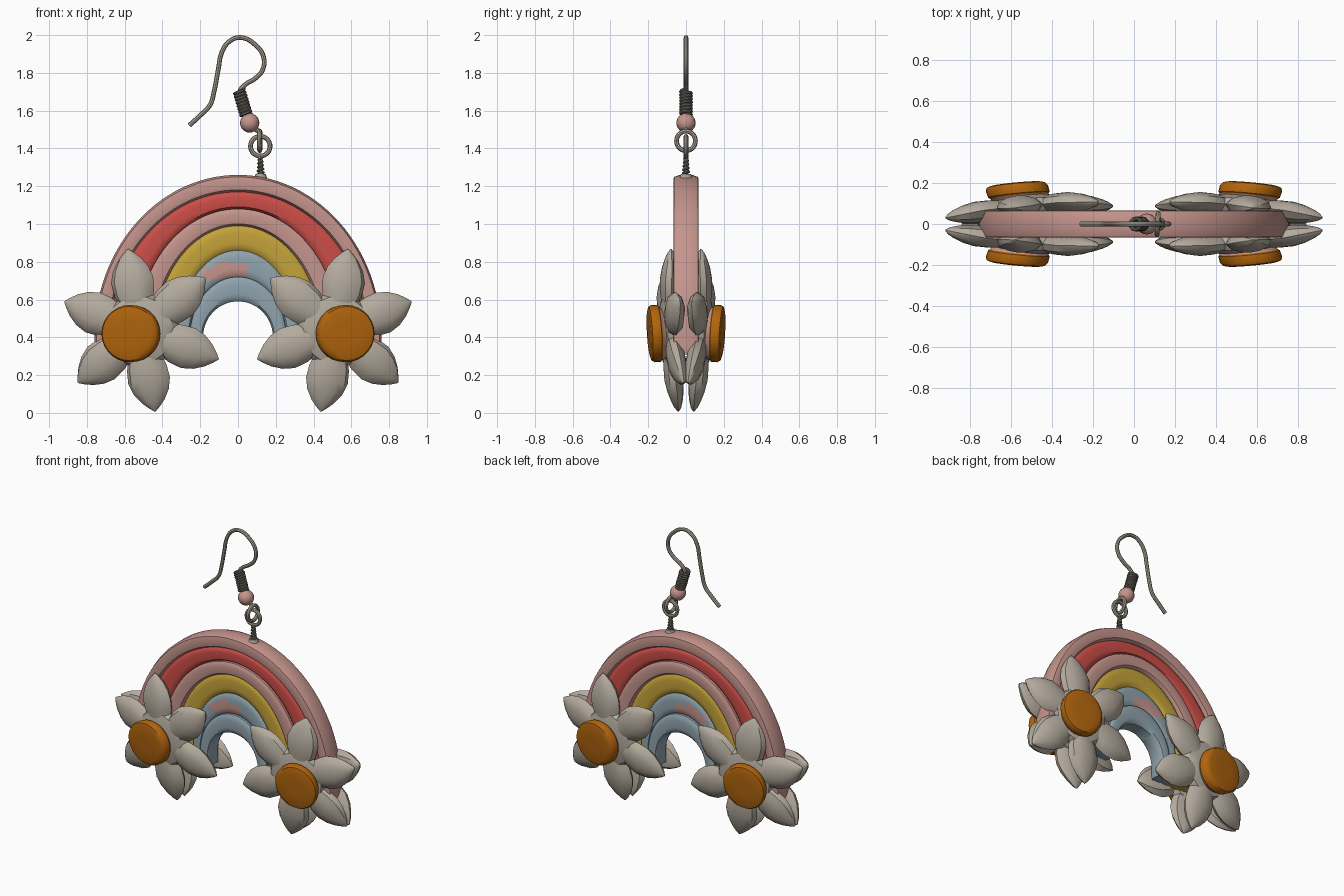
import bpy, bmesh, math
from mathutils import Vector

if "Cube" in bpy.data.objects:
    bpy.data.objects.remove(bpy.data.objects["Cube"])


def mat(name, r, g, b):
    m = bpy.data.materials.new(name)
    m.diffuse_color = (r, g, b, 1)
    m.use_nodes = True
    m.node_tree.nodes["Principled BSDF"].inputs["Base Color"].default_value = m.diffuse_color
    return m


PINK = mat("dusty_pink", .56, .30, .265)
RED = mat("coral_red", .60, .075, .063)
YELLOW = mat("mustard", .56, .365, .04)
BLUE = mat("grey_blue", .28, .37, .42)
CREAM = mat("cream", .46, .41, .345)
ORANGE = mat("orange", .44, .13, .004)
METAL = mat("warm_metal", .40, .36, .29)
DARK = mat("dark_coil", .16, .145, .12)


def finish(name, bm, mats, angle=40):
    bmesh.ops.recalc_face_normals(bm, faces=bm.faces)
    me = bpy.data.meshes.new(name)
    bm.to_mesh(me)
    bm.free()
    ob = bpy.data.objects.new(name, me)
    bpy.context.collection.objects.link(ob)
    for m in mats:
        me.materials.append(m)
    smooth(ob, angle)
    return ob


def smooth(ob, angle=40):
    bpy.ops.object.select_all(action='DESELECT')
    ob.select_set(True)
    bpy.context.view_layer.objects.active = ob
    bpy.ops.object.shade_smooth_by_angle(angle=math.radians(angle))


def skin(bm, rings):
    """Bridge closed rings of points and cap both ends."""
    vs = [[bm.verts.new(p) for p in r] for r in rings]
    n = len(vs[0])
    for a, b in zip(vs, vs[1:]):
        for i in range(n):
            j = (i + 1) % n
            bm.faces.new((a[i], a[j], b[j], b[i]))
    bm.faces.new(vs[0])
    bm.faces.new(vs[-1])


# Rainbow: each band is swept between two half ellipses with straight feet
CZ, FOOT, SEG = 0.40, 0.31, 56


def arch(a, top):
    pts = [(-a, FOOT)]
    for i in range(SEG + 1):
        t = math.pi * (1 - i / SEG)
        pts.append((a * math.cos(t), CZ + (top - CZ) * math.sin(t)))
    return pts + [(a, FOOT)]


def band(name, inner, outer, h, mats, edge=0.75):
    prof = [(0, .7), (.12, .95), (.3, 1), (.5, 1), (.7, 1), (.88, .95), (1, edge)]
    loop = [(u, -h * k) for u, k in prof] + [(u, h * k) for u, k in reversed(prof)]
    rings = []
    for (xi, zi), (xo, zo) in zip(arch(*inner), arch(*outer)):
        rings.append([(xi + (xo - xi) * u, y, zi + (zo - zi) * u) for u, y in loop])
    bm = bmesh.new()
    skin(bm, rings)
    if len(mats) > 1:  # pale smear on the left of the crown
        for f in bm.faces:
            c = f.calc_center_median()
            if -.19 < c.x < .05 and .71 < c.z < .80 - .3 * abs(c.x + .05):
                f.material_index = 1
    return finish(name, bm, mats)


E = [(.185, .59), (.255, .72), (.32, .86), (.44, .99), (.54, 1.08), (.68, 1.17), (.76, 1.26)]
band("blue_inner_rim", E[0], E[1], .062, [BLUE], .8)
band("blue_band", E[1], E[2], .047, [BLUE, PINK])
band("yellow_band", E[2], E[3], .050, [YELLOW])
band("pink_inner_band", E[3], E[4], .064, [PINK], .85)
band("red_band", E[4], E[5], .055, [RED])
band("pink_outer_band", E[5], E[6], .067, [PINK], .5)


# Flowers: built leaning outwards, on both sides and on front and back
def place(s, f, u, w, d):
    """u towards the middle, w up, d out from the flower plane."""
    lean = .078 + .095 * u + .06 * w
    return (s * (-.516 + u - .3 * d), f * (lean + d), .437 + w)


PETAL = [(.02, .05, .03), (.12, .08, .045), (.20, .106, .05), (.27, .112, .05),
         (.33, .094, .043), (.38, .062, .031), (.415, .028, .018), (.435, .004, .004)]
SECT = [(1, 0), (.78, .62), (.38, .92), (0, 1), (-.38, .92), (-.78, .62),
        (-1, 0), (-.7, -.7), (0, -1), (.7, -.7)]
DISC = [(.11, .0, 0), (.135, .045, 0), (.142, .062, 0), (.150, .068, 1),
        (.152, .10, 1), (.143, .115, 1), (.12, .121, 1), (.06, .123, 1)]


def flower(tag, s, f):
    bm = bmesh.new()
    for k in range(6):
        a = math.radians(39.5 + 60 * k)
        ca, sa = math.cos(a), math.sin(a)
        rings = []
        for r, wid, th in PETAL:
            droop = -.10 * max(0, r - .25)
            rings.append([place(s, f, r * ca - p * wid * sa, r * sa + p * wid * ca,
                                q * th + droop) for p, q in SECT])
        skin(bm, rings)
    # raised hub under the centre
    hub = [(.17, -.04), (.2, 0), (.18, .035), (.12, .055)]
    skin(bm, [[place(s, f, r * math.cos(i * math.pi / 12), r * math.sin(i * math.pi / 12), d)
               for i in range(24)] for r, d in hub])
    finish("petals_" + tag, bm, [CREAM], 35)

    # round flower centre with a pink base and an orange cap
    bm = bmesh.new()
    n = 28
    skin(bm, [[place(s, f, -.025 + r * math.cos(i * 2 * math.pi / n),
                     -.017 + r * math.sin(i * 2 * math.pi / n), d)
               for i in range(n)] for r, d, _ in DISC])
    bm.faces.ensure_lookup_table()
    for i, face in enumerate(bm.faces):
        row = i // n
        face.material_index = 1 if row >= 2 and i != (len(DISC) - 1) * n else 0
    finish("flower_centre_" + tag, bm, [PINK, ORANGE])


for s, sn in ((1, "left"), (-1, "right")):
    for f, fn in ((-1, "front"), (1, "back")):
        flower(sn + "_" + fn, s, f)


# Wire parts
def wire(name, pts, r, m, spline='POLY', cyclic=False):
    cu = bpy.data.curves.new(name, 'CURVE')
    cu.dimensions = '3D'
    cu.bevel_depth = r
    cu.bevel_resolution = 2
    cu.use_fill_caps = True
    sp = cu.splines.new(spline)
    if spline == 'BEZIER':
        sp.bezier_points.add(len(pts) - 1)
        for b, p in zip(sp.bezier_points, pts):
            b.co = p
            b.handle_left_type = b.handle_right_type = 'AUTO'
        sp.resolution_u = 5
    else:
        sp.points.add(len(pts) - 1)
        for b, p in zip(sp.points, pts):
            b.co = (*p, 1)
    sp.use_cyclic_u = cyclic
    ob = bpy.data.objects.new(name, cu)
    bpy.context.collection.objects.link(ob)
    cu.materials.append(m)
    bpy.ops.object.select_all(action='DESELECT')
    ob.select_set(True)
    bpy.context.view_layer.objects.active = ob
    bpy.ops.object.convert(target='MESH')
    smooth(bpy.context.view_layer.objects.active)


def helix(a, b, r0, r1, turns, n=12):
    a, b = Vector(a), Vector(b)
    ax = (b - a).normalized()
    u = ax.cross(Vector((0, 1, 0))).normalized()
    v = ax.cross(u)
    out = []
    for i in range(turns * n + 1):
        t, g = i / (turns * n), i * 2 * math.pi / n
        out.append(a.lerp(b, t) + (u * math.cos(g) + v * math.sin(g)) * (r0 + (r1 - r0) * t))
    return out


# ear hook
HOOK = [(-.258, 1.522), (-.20, 1.575), (-.148, 1.63), (-.127, 1.70), (-.105, 1.815),
        (-.085, 1.91), (-.045, 1.967), (.015, 1.987), (.09, 1.95), (.135, 1.885),
        (.13, 1.815), (.09, 1.77), (.035, 1.735), (.01, 1.70), (.045, 1.57), (.063, 1.53)]
wire("ear_hook", [(x, 0, z) for x, z in HOOK], .0125, METAL, 'BEZIER')
# coil around the hook foot
wire("hook_coil", helix((.006, 0, 1.705), (.044, 0, 1.575), .027, .027, 8), .0095, DARK)

# bead
bm = bmesh.new()
bmesh.ops.create_uvsphere(bm, u_segments=20, v_segments=12, radius=.051)
bmesh.ops.translate(bm, vec=(.062, 0, 1.535), verts=bm.verts)
finish("bead", bm, [PINK], 60)

# two linked rings
C = [(math.cos(i * math.pi / 14), math.sin(i * math.pi / 14)) for i in range(28)]
wire("hook_ring", [(.115 + .003 * c, .05 * c, 1.44 + .052 * s) for c, s in C], .0125, METAL, cyclic=True)
wire("pin_ring", [(.118 + .052 * c, 0, 1.412 + .052 * s) for c, s in C], .0125, METAL, cyclic=True)
wire("ring_link", [(.075, 0, 1.515), (.113, 0, 1.488)], .013, METAL)
# twisted pin standing on the rainbow
wire("pin_core", [(.12, 0, 1.20), (.118, 0, 1.365)], .012, METAL)
wire("pin_twist", helix((.12, 0, 1.262), (.118, 0, 1.36), .016, .007, 5), .007, DARK)
bm = bmesh.new()
bmesh.ops.create_cone(bm, cap_ends=True, segments=16, radius1=.034, radius2=.026, depth=.022)
bmesh.ops.translate(bm, vec=(.12, 0, 1.255), verts=bm.verts)
finish("pin_base", bm, [METAL])
